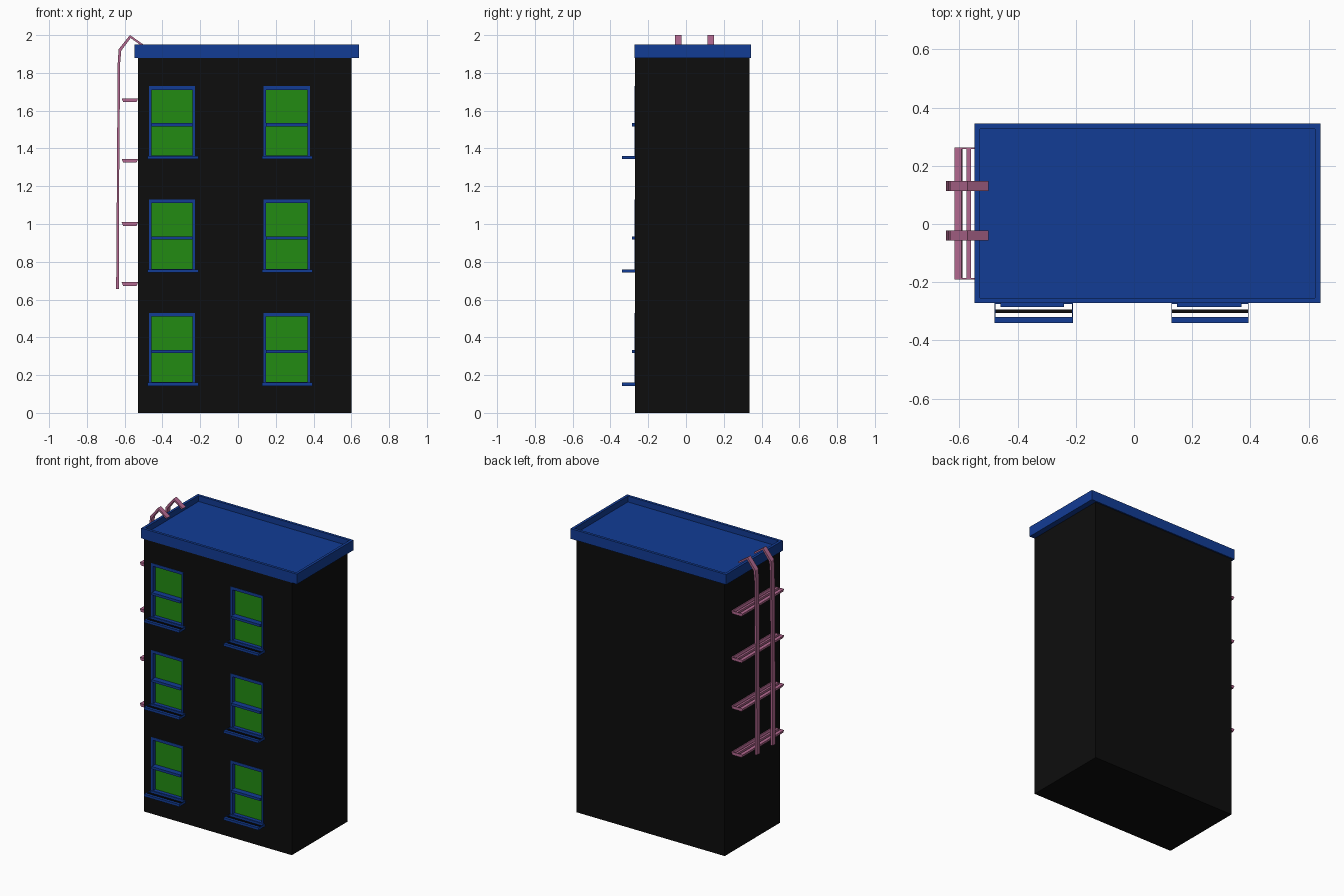
import bpy, bmesh
from mathutils import Vector

if "Cube" in bpy.data.objects:
    bpy.data.objects.remove(bpy.data.objects["Cube"])


def material(name, rgb):
    m = bpy.data.materials.new(name)
    m.diffuse_color = (*rgb, 1)
    m.use_nodes = True
    m.node_tree.nodes["Principled BSDF"].inputs["Base Color"].default_value = m.diffuse_color
    return m


BLACK = material("black_wall", (0.004, 0.004, 0.004))
BLUE = material("blue_trim", (0.006, 0.045, 0.30))
GREEN = material("green_glass", (0.016, 0.26, 0.006))
PINK = material("pink_metal", (0.45, 0.14, 0.28))


def add_box(bm, x, y, z):
    """Add a box spanning the (min, max) pairs."""
    verts = bmesh.ops.create_cube(bm, size=1)["verts"]
    for v in verts:
        v.co = Vector([r[0] if c < 0 else r[1] for c, r in zip(v.co, (x, y, z))])
    return verts


def finish(bm, name, mat):
    bmesh.ops.recalc_face_normals(bm, faces=bm.faces)
    me = bpy.data.meshes.new(name)
    bm.to_mesh(me)
    bm.free()
    ob = bpy.data.objects.new(name, me)
    me.materials.append(mat)
    bpy.context.collection.objects.link(ob)
    return ob


def boxes(name, mat, *spans):
    bm = bmesh.new()
    for s in spans:
        add_box(bm, *s)
    return finish(bm, name, mat)


WALL = -0.27
COLUMNS = [(-0.472, -0.228), (0.135, 0.382)]
FLOORS = [0.15, 0.75, 1.35]
WINDOW_H = 0.38
BACK = WALL + 0.03

# Building body with recessed window openings
body = boxes("building_body", BLACK, ((-0.53, 0.60), (WALL, 0.335), (0, 1.89)))
cutter = boxes("window_cutter", BLACK, *[
    (c, (WALL - 0.1, BACK), (z, z + WINDOW_H)) for c in COLUMNS for z in FLOORS])
cutter.hide_render = True
cutter.hide_viewport = True
cut = body.modifiers.new("openings", 'BOOLEAN')
cut.object = cutter
cut.operation = 'DIFFERENCE'
cut.solver = 'EXACT'

# Roof slab with a parapet around a sunken deck
bm = bmesh.new()
add_box(bm, (-0.548, 0.64), (-0.272, 0.345), (1.88, 1.95))
bm.normal_update()
top = max(bm.faces, key=lambda f: f.calc_center_median().z)
bmesh.ops.inset_region(bm, faces=[top], thickness=0.026)
deck = bmesh.ops.extrude_face_region(bm, geom=[top])["geom"]
bmesh.ops.translate(bm, vec=(0, 0, -0.04),
                    verts=[g for g in deck if isinstance(g, bmesh.types.BMVert)])
if top.is_valid:
    bmesh.ops.delete(bm, geom=[top], context='FACES_ONLY')
finish(bm, "roof", BLUE)

# Windows: frame lining, cross bar, glass and sill
for ci, (x0, x1) in enumerate(COLUMNS):
    for fi, z0 in enumerate(FLOORS):
        tag = f"_{ci + 1}_{fi + 1}"
        z1, t = z0 + WINDOW_H, 0.013
        depth = (WALL - 0.002, BACK)
        boxes("window_frame" + tag, BLUE,
              ((x0, x0 + t), depth, (z0, z1)),
              ((x1 - t, x1), depth, (z0, z1)),
              ((x0 + t, x1 - t), depth, (z1 - 0.02, z1)),
              ((x0 + t, x1 - t), depth, (z0, z0 + t)),
              ((x0 + t, x1 - t), (WALL - 0.015, BACK), (z0 + 0.167, z0 + 0.184)))
        boxes("window_glass" + tag, GREEN,
              ((x0 + t, x1 - t), (BACK - 0.006, BACK), (z0 + t, z1 - 0.02)))
        # open sill: outer rail, slat, wall strip and thin end plates
        a, b = x0 - 0.007, x1 + (0.018 if ci == 0 else 0.012)
        h = (z0 - 0.007, z0 + 0.01)
        boxes("window_sill" + tag, BLUE,
              ((a, b), (-0.34, -0.32), h),
              ((a, b), (-0.275, -0.268), h),
              ((a, a + 0.003), (-0.32, -0.275), h),
              ((b - 0.003, b), (-0.32, -0.275), h))
        boxes("sill_slat" + tag, BLACK,
              ((a + 0.003, b - 0.003), (-0.305, -0.294), (h[0], h[1] - 0.004)))

# Ladder rungs: long open brackets that narrow towards the bottom
for i, z in enumerate((0.682, 1.0, 1.335, 1.655)):
    bm = bmesh.new()
    h = (z - 0.010, z + 0.010)
    add_box(bm, (-0.616, -0.592), (-0.19, 0.262), h)
    add_box(bm, (-0.575, -0.560), (-0.19, 0.262), h)
    add_box(bm, (-0.537, -0.529), (-0.19, 0.262), h)
    for y in (-0.19, 0.258):
        add_box(bm, (-0.592, -0.537), (y, y + 0.004), h)
    for v in bm.verts:
        if v.co.z < z:
            v.co.x += (-0.573 - v.co.x) * 0.18
    finish(bm, f"ladder_rung_{i + 1}", PINK)

# Ladder rails: flat bars bent over the parapet (outer and inner x, z profile)
OUTER = [(-0.645, 0.655), (-0.641, 1.25), (-0.637, 1.85), (-0.632, 1.925),
         (-0.572, 2.0), (-0.500, 1.95)]
INNER = [(-0.630, 0.655), (-0.629, 1.25), (-0.624, 1.85), (-0.618, 1.918),
         (-0.568, 1.984), (-0.508, 1.942)]
for i, y in enumerate((-0.04, 0.13)):
    bm = bmesh.new()
    rings = []
    for (ax, az), (bx, bz) in zip(OUTER, INNER):
        rings.append([bm.verts.new(p) for p in (
            (ax, y - 0.017, az), (ax, y + 0.017, az),
            (bx, y + 0.017, bz), (bx, y - 0.017, bz))])
    for r, s in zip(rings, rings[1:]):
        for k in range(4):
            bm.faces.new((r[k], r[(k + 1) % 4], s[(k + 1) % 4], s[k]))
    bm.faces.new(rings[0])
    bm.faces.new(rings[-1])
    finish(bm, f"ladder_rail_{i + 1}", PINK)
